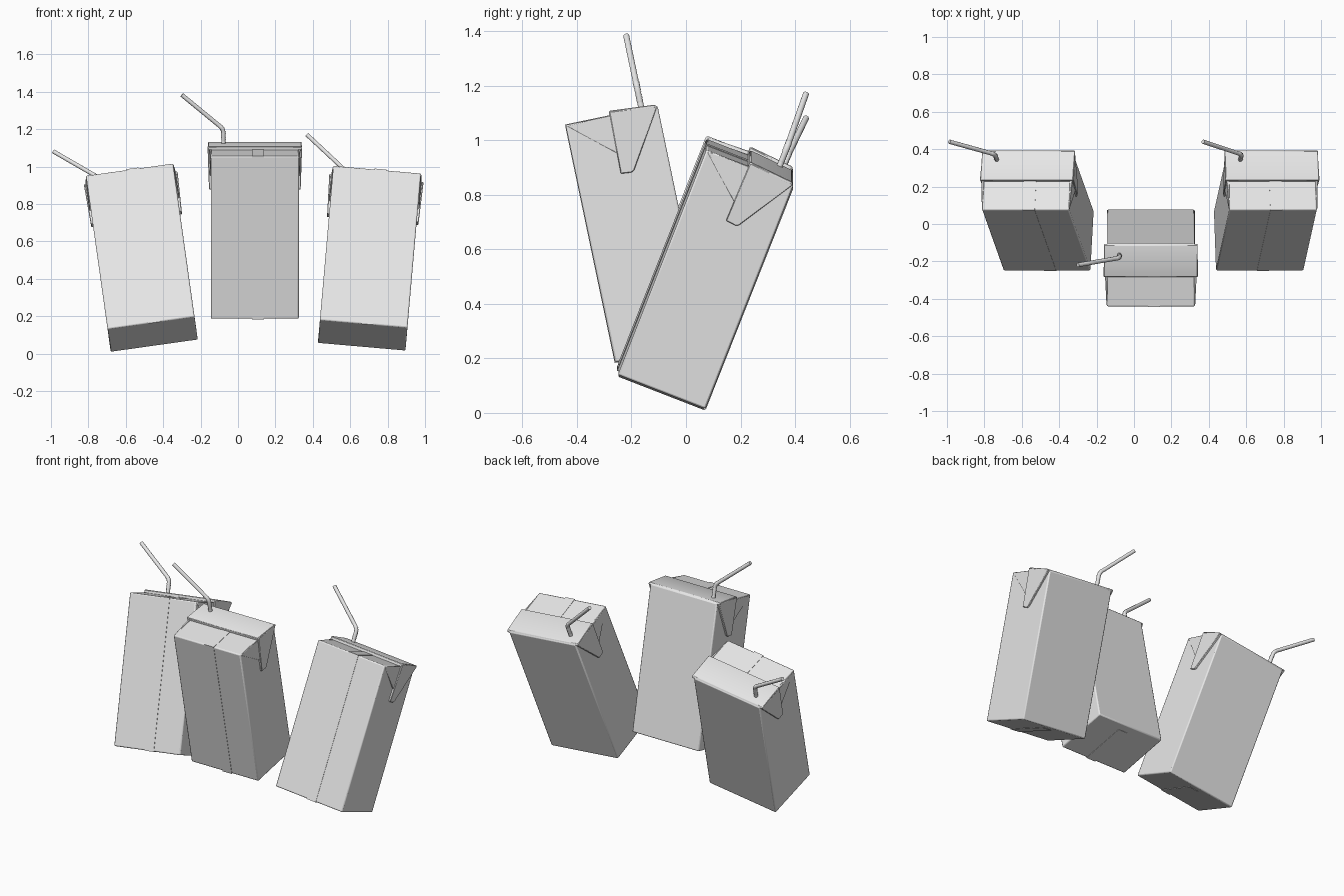
import bpy, bmesh, math
from mathutils import Matrix, Euler, Vector

if "Cube" in bpy.data.objects:
    bpy.data.objects.remove(bpy.data.objects["Cube"])

W, D, H = 0.47, 0.345, 0.89      # carton width, depth, height

card = bpy.data.materials.new("light_grey")
card.diffuse_color = (0.8, 0.8, 0.8, 1)
card.use_nodes = True
card.node_tree.nodes["Principled BSDF"].inputs["Base Color"].default_value = card.diffuse_color


def add(name, bm, M, bevel=0.0, seg=2):
    bmesh.ops.recalc_face_normals(bm, faces=bm.faces[:])
    me = bpy.data.meshes.new(name)
    bm.to_mesh(me)
    bm.free()
    me.materials.append(card)
    ob = bpy.data.objects.new(name, me)
    bpy.context.collection.objects.link(ob)
    ob.matrix_world = M
    if bevel:
        m = ob.modifiers.new("bevel", 'BEVEL')
        m.width, m.segments = bevel, seg
    bpy.ops.object.select_all(action='DESELECT')
    ob.select_set(True)
    bpy.context.view_layer.objects.active = ob
    bpy.ops.object.shade_smooth_by_angle(angle=math.radians(35))
    return ob


def box(x0, x1, y0, y1, z0, z1):
    bm = bmesh.new()
    bmesh.ops.create_cube(bm, size=1)
    for v in bm.verts:
        v.co = Vector((x1 if v.co.x > 0 else x0,
                       y1 if v.co.y > 0 else y0,
                       z1 if v.co.z > 0 else z0))
    return bm


def prism(bm, a, b):
    # solid between two matching outlines
    va = [bm.verts.new(p) for p in a]
    vb = [bm.verts.new(p) for p in b]
    n = len(a)
    bm.faces.new(va)
    bm.faces.new(vb[::-1])
    for i in range(n):
        j = (i + 1) % n
        bm.faces.new((va[i], vb[i], vb[j], va[j]))


# ear outlines: depth, drop below the top, thickness
EAR_FRONT = [(0.004, 0.004, 0.002), (0.17, -0.002, 0.010), (0.17, 0.145, 0.008)]
EAR_FLAP = [(0.167, -0.015, 0.018), (0.343, 0.002, 0.014),
            (0.212, 0.215, 0.010), (0.200, 0.220, 0.010), (0.162, 0.216, 0.010)]


def straw(name, M):
    # straight stem, rippled bend, slanted mouthpiece
    x, y, r = -0.168, 0.285, 0.0115
    pts = [((x, y, 0.87), 1), ((x, y, 0.915), 1)]
    for i in range(8):
        pts.append(((x, y, 0.918 + i * 0.005), 1.12 if i % 2 else 0.95))
    R, end = 0.045, math.radians(50)
    for i in range(9):
        a = end * i / 8
        pts.append(((x - R * (1 - math.cos(a)), y, 0.957 + R * math.sin(a)),
                    1.12 if i % 2 else 0.95))
    px, _, pz = pts[-1][0]
    dx, dz = -math.sin(end), math.cos(end)
    pts.append(((px + 0.01 * dx, y, pz + 0.01 * dz), 1))
    L = (-0.39 - px) / dx
    pts.append(((px + L * dx, y, pz + L * dz), 1))
    cu = bpy.data.curves.new(name, 'CURVE')
    cu.dimensions = '3D'
    cu.bevel_depth, cu.bevel_resolution, cu.use_fill_caps = r, 3, True
    sp = cu.splines.new('POLY')
    sp.points.add(len(pts) - 1)
    for p, (co, rad) in zip(sp.points, pts):
        p.co = (*co, 1)
        p.radius = rad
    sp.use_smooth = True
    cu.materials.append(card)
    ob = bpy.data.objects.new(name, cu)
    bpy.context.collection.objects.link(ob)
    ob.matrix_world = M


def carton(side, loc, rx, ry):
    M = Matrix.Translation(loc) @ Euler((math.radians(rx), math.radians(ry), 0)).to_matrix().to_4x4()
    h = W / 2
    # body and the overlapping seam strip
    add(side + "_carton_body", box(-h, h, 0, D, 0, H), M, 0.007)
    add(side + "_carton_seam", box(-0.015, 0.05, -0.002, D - 0.05, -0.002, H + 0.002), M)
    # top fin folded towards the back
    bm = bmesh.new()
    prof = [(0.165, H - 0.004), (0.165, H + 0.015), (0.172, H + 0.018),
            (0.335, H + 0.006), (0.343, H - 0.004)]
    e = h + 0.015
    prism(bm, [(-e, y, z) for y, z in prof], [(e, y, z) for y, z in prof])
    add(side + "_carton_top_fin", bm, M, 0.002, 1)
    # folded ears on both sides
    for s, tag in ((-1, "left"), (1, "right")):
        for outline, part in ((EAR_FRONT, "fold"), (EAR_FLAP, "flap")):
            bm = bmesh.new()
            prism(bm, [(s * (h - 0.004), u, H - v) for u, v, t in outline],
                  [(s * (h + t), u, H - v) for u, v, t in outline])
            add(f"{side}_carton_{tag}_ear_{part}", bm, M, 0.0025, 1)
    straw(side + "_straw", M)


carton("left", (-0.465, -0.25, 0.165), -21.4, -8)
carton("middle", (0.09, -0.26, 0.185), 11.8, 0)
carton("right", (0.672, -0.25, 0.16), -21.4, 5)
